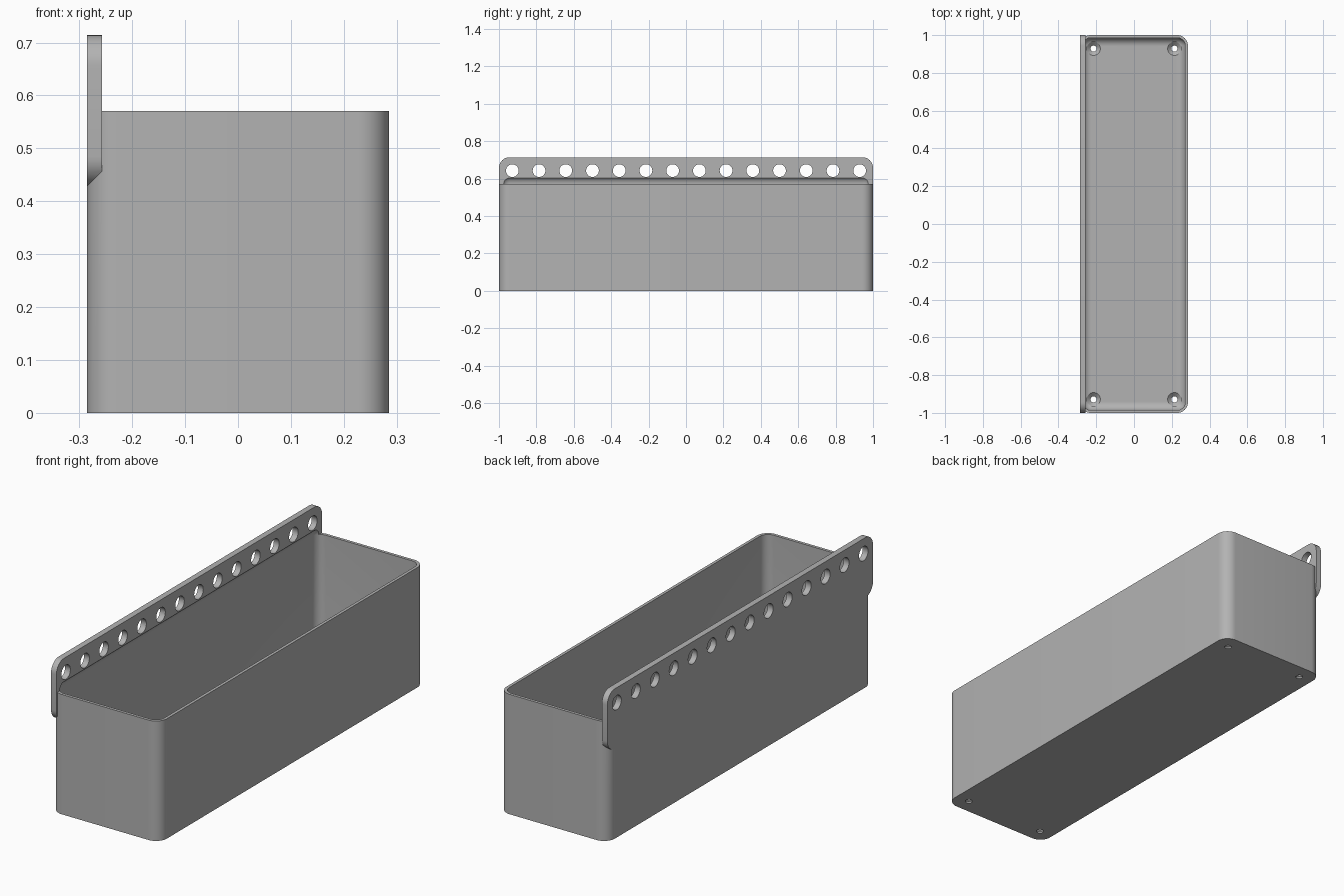
import bpy, bmesh
from math import cos, sin, pi
from mathutils import Matrix, Vector

if "Cube" in bpy.data.objects:
    bpy.data.objects.remove(bpy.data.objects["Cube"], do_unlink=True)

WIDTH, LENGTH, HEIGHT = 0.571, 2.0, 0.571
WALL, FLOOR, RADIUS = 0.0143, 0.0286, 0.057
PLATE, PITCH = 0.0286, LENGTH / 14
INNER_R = RADIUS - WALL

grey = bpy.data.materials.new("plain grey")
grey.use_nodes = True
grey.diffuse_color = (0.45, 0.45, 0.45, 1)
grey.node_tree.nodes["Principled BSDF"].inputs["Base Color"].default_value = grey.diffuse_color


def make_object(name, bm):
    bmesh.ops.recalc_face_normals(bm, faces=bm.faces)
    mesh = bpy.data.meshes.new(name)
    bm.to_mesh(mesh)
    bm.free()
    mesh.materials.append(grey)
    obj = bpy.data.objects.new(name, mesh)
    bpy.context.collection.objects.link(obj)
    return obj


def rounded_box(name, low, high, radius, axis=None):
    """Box with rounded edges: those along one axis, or all of them."""
    low, high = Vector(low), Vector(high)
    bm = bmesh.new()
    bmesh.ops.create_cube(bm, size=1)
    bmesh.ops.scale(bm, vec=high - low, verts=bm.verts)
    bmesh.ops.translate(bm, vec=(low + high) / 2, verts=bm.verts)
    edges = [e for e in bm.edges if axis is None
             or abs((e.verts[0].co - e.verts[1].co).normalized()[axis]) > 0.9]
    bmesh.ops.bevel(bm, geom=edges, offset=radius, segments=10,
                    profile=0.5, affect='EDGES')
    return make_object(name, bm)


def add_lathe(bm, profile, place, sides=40):
    """Closed solid turned around local z from (radius, height) points."""
    rings = [[bm.verts.new(place @ Vector((r * cos(2 * pi * i / sides),
                                           r * sin(2 * pi * i / sides), z)))
              for i in range(sides)] for r, z in profile]
    for a, b in zip(rings, rings[1:]):
        for i in range(sides):
            j = (i + 1) % sides
            bm.faces.new((a[i], a[j], b[j], b[i]))
    bm.faces.new(rings[0][::-1])
    bm.faces.new(rings[-1])


def combine(target, tool, operation):
    mod = target.modifiers.new(operation.title(), 'BOOLEAN')
    mod.operation, mod.solver, mod.object = operation, 'EXACT', tool
    bpy.context.view_layer.objects.active = target
    bpy.ops.object.modifier_apply(modifier=mod.name)
    bpy.data.objects.remove(tool, do_unlink=True)


x, y = WIDTH / 2, LENGTH / 2

# Outer body and the mounting plate along its side
bin_body = rounded_box("storage_bin", (-x, -y, 0), (x, y, HEIGHT), RADIUS, axis=2)
plate = rounded_box("mounting_plate", (-x, -y, HEIGHT - PITCH),
                    (-x + PLATE, y, HEIGHT + PITCH), RADIUS, axis=0)
combine(bin_body, plate, 'UNION')

# Rounded cavity, which also scoops into the plate above the rim
cavity = rounded_box("cavity_cutter", (WALL - x, WALL - y, FLOOR),
                     (x - WALL, y - WALL, HEIGHT + INNER_R), INNER_R)
combine(bin_body, cavity, 'DIFFERENCE')

# Row of round holes through the plate
bm = bmesh.new()
for i in range(14):
    centre = Vector((-x + PLATE / 2, -y + PITCH * (i + 0.5), HEIGHT + PITCH / 2))
    place = Matrix.Translation(centre) @ Matrix.Rotation(pi / 2, 4, 'Y')
    add_lathe(bm, [(0.034, -0.05), (0.034, 0.05)], place)
combine(bin_body, make_object("plate_hole_cutter", bm), 'DIFFERENCE')

# Countersunk screw holes in the floor corners
bm = bmesh.new()
for sx in (-1, 1):
    for sy in (-1, 1):
        place = Matrix.Translation((sx * (x - PITCH / 2), sy * (y - PITCH / 2), 0))
        add_lathe(bm, [(0.016, -0.02), (0.016, 0.008), (0.036, 0.026),
                       (0.036, 0.09)], place)
combine(bin_body, make_object("screw_hole_cutter", bm), 'DIFFERENCE')

# Smooth the curves and keep the rims crisp
bpy.ops.object.select_all(action='DESELECT')
bin_body.select_set(True)
bpy.context.view_layer.objects.active = bin_body
bpy.ops.object.shade_smooth_by_angle(angle=pi / 6)
